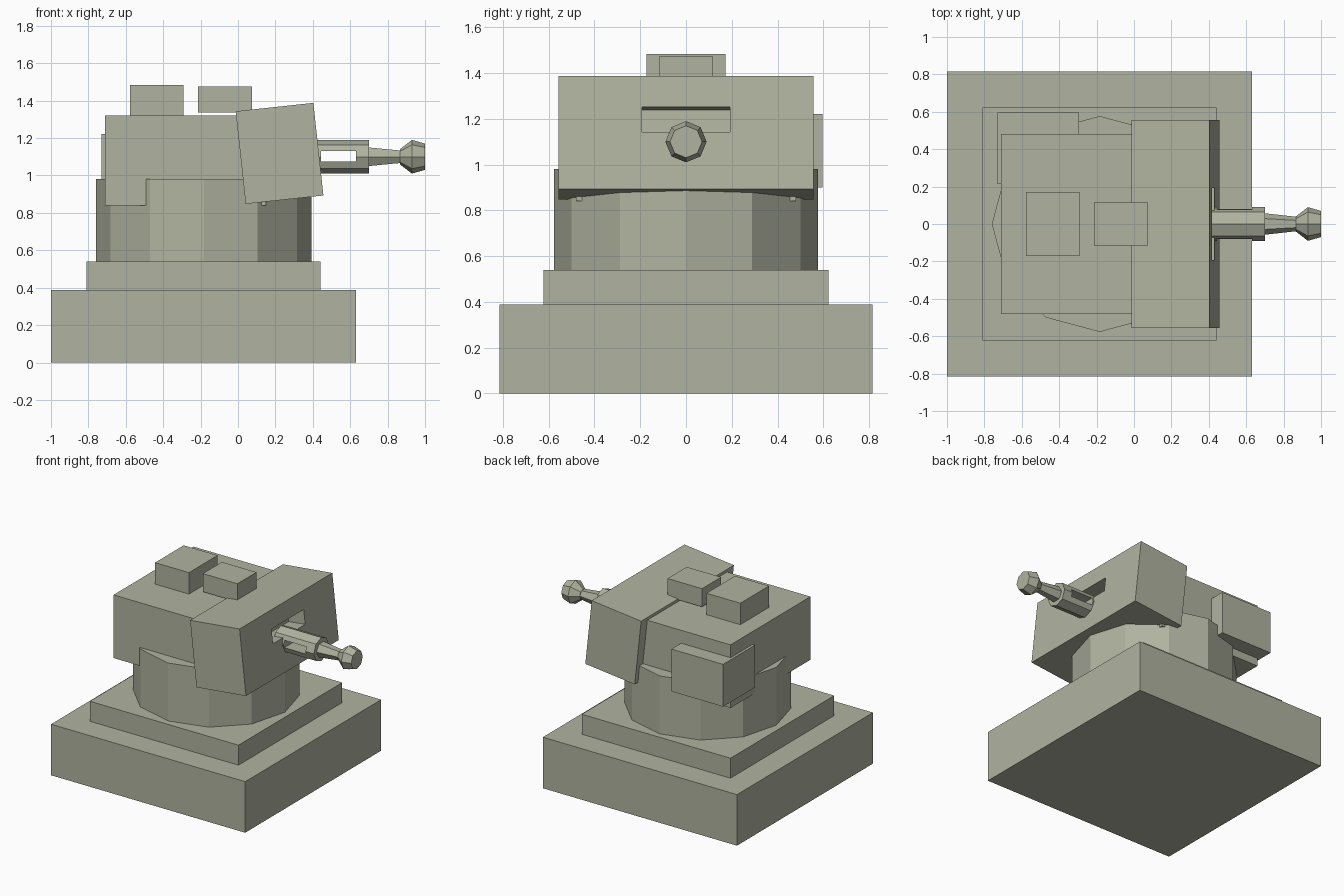
import bpy, bmesh
from math import radians, pi
from mathutils import Matrix

if "Cube" in bpy.data.objects:
    bpy.data.objects.remove(bpy.data.objects["Cube"])

olive = bpy.data.materials.new("olive_grey")
olive.diffuse_color = (0.435, 0.45, 0.35, 1)
olive.use_nodes = True
olive.node_tree.nodes["Principled BSDF"].inputs["Base Color"].default_value = olive.diffuse_color


def finish(name, bm):
    me = bpy.data.meshes.new(name)
    bm.to_mesh(me)
    bm.free()
    me.materials.append(olive)
    ob = bpy.data.objects.new(name, me)
    bpy.context.collection.objects.link(ob)
    return ob


def box(name, x, y, z):
    """Box from (min, max) ranges."""
    bm = bmesh.new()
    bmesh.ops.create_cube(bm, size=1)
    for v in bm.verts:
        v.co = [r[0] + (c + 0.5) * (r[1] - r[0]) for r, c in zip((x, y, z), v.co)]
    return finish(name, bm)


def cone(name, sides, r1, r2, length, matrix):
    bm = bmesh.new()
    bmesh.ops.create_cone(bm, cap_ends=True, segments=sides, radius1=r1,
                          radius2=r2, depth=length, matrix=matrix)
    return finish(name, bm)


def barrel_part(name, sides, x0, x1, r0, r1, spin=0):
    """Cone section along x on the barrel axis."""
    m = (Matrix.Translation(((x0 + x1) / 2, 0, 1.10))
         @ Matrix.Rotation(pi / 2, 4, 'Y') @ Matrix.Rotation(spin, 4, 'Z'))
    return cone(name, sides, r0, r1, x1 - x0, m)


def cut(ob, cutter):
    cutter.hide_render = True
    cutter.hide_viewport = True
    mod = ob.modifiers.new("cut", 'BOOLEAN')
    mod.operation = 'DIFFERENCE'
    mod.solver = 'EXACT'
    mod.object = cutter


# Stepped base and turret drum
box("base", (-1, 0.632), (-0.816, 0.816), (0, 0.388))
box("plinth", (-0.81, 0.44), (-0.623, 0.623), (0.385, 0.54))
cone("drum", 12, 0.577, 0.577, 0.445, Matrix.Translation((-0.183, 0, 0.7575)))

# Turret body with roof and side boxes
box("turret_body", (-0.71, 0.15), (-0.48, 0.48), (0.84, 1.32))
box("roof_hatch", (-0.577, -0.292), (-0.172, 0.172), (1.315, 1.483))
box("roof_sight", (-0.215, 0.075), (-0.115, 0.115), (1.337, 1.475))
box("side_locker", (-0.73, -0.295), (0.215, 0.597), (0.90, 1.222))

# Tilted front shield with a shallow slot
tilt = Matrix.Translation((0.222, 0, 1.118)) @ Matrix.Rotation(radians(-6.2), 4, 'Y')
shield = box("front_shield", (-0.209, 0.209), (-0.557, 0.557), (-0.249, 0.249))
slot = box("shield_slot_cutter", (0.07, 0.3), (-0.193, 0.193), (0.003, 0.113))
shield.matrix_world = tilt
slot.matrix_world = tilt
cut(shield, slot)

# Gun: slotted sleeve, tapered barrel, flared muzzle
sleeve = barrel_part("gun_sleeve", 8, 0.36, 0.70, 0.09, 0.09)
cut(sleeve, box("sleeve_slot_cutter", (0.445, 0.63), (-0.2, 0.2), (1.075, 1.13)))
barrel_part("gun_barrel", 6, 0.63, 0.90, 0.065, 0.035)
barrel_part("muzzle_flare", 8, 0.865, 0.93, 0.04, 0.09)
barrel_part("muzzle_tip", 8, 0.93, 1.0, 0.09, 0.07)
